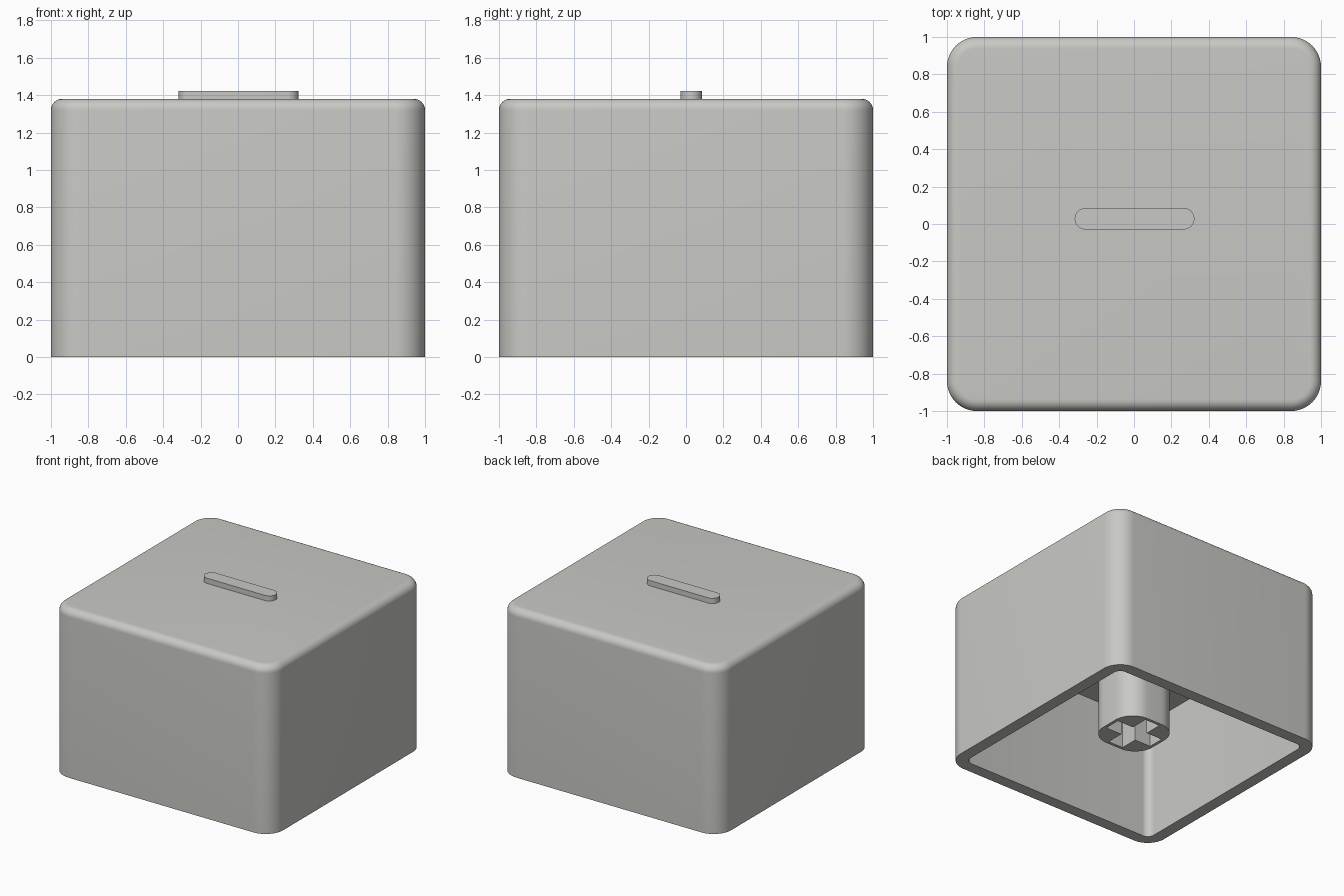
import bpy, bmesh, math

if "Cube" in bpy.data.objects:
    bpy.data.objects.remove(bpy.data.objects["Cube"])

SEG = 12  # steps per rounded corner

grey = bpy.data.materials.new("warm grey")
grey.diffuse_color = (0.58, 0.58, 0.555, 1)
grey.use_nodes = True
grey.node_tree.nodes["Principled BSDF"].inputs["Base Color"].default_value = grey.diffuse_color


def ring(hx, hy, r, z, cx=0.0, cy=0.0):
    """Rounded rectangle outline, counter-clockwise."""
    pts = []
    for k, (sx, sy) in enumerate([(1, 1), (-1, 1), (-1, -1), (1, -1)]):
        for i in range(SEG + 1):
            a = math.pi / 2 * (k + i / SEG)
            pts.append((cx + sx * (hx - r) + r * math.cos(a),
                        cy + sy * (hy - r) + r * math.sin(a), z))
    return pts


def loft(name, rings):
    """Skin a stack of matching outlines and cap both ends."""
    bm = bmesh.new()
    loops = [[bm.verts.new(p) for p in pts] for pts in rings]
    n = len(loops[0])
    for a, b in zip(loops, loops[1:]):
        for i in range(n):
            j = (i + 1) % n
            bm.faces.new((a[i], a[j], b[j], b[i]))
    bm.faces.new(loops[0][::-1])
    bm.faces.new(loops[-1])
    bmesh.ops.remove_doubles(bm, verts=bm.verts, dist=1e-5)
    bmesh.ops.recalc_face_normals(bm, faces=bm.faces)
    me = bpy.data.meshes.new(name)
    bm.to_mesh(me)
    bm.free()
    me.materials.append(grey)
    ob = bpy.data.objects.new(name, me)
    bpy.context.collection.objects.link(ob)
    return ob


def smooth(ob):
    bpy.ops.object.select_all(action='DESELECT')
    bpy.context.view_layer.objects.active = ob
    ob.select_set(True)
    bpy.ops.object.shade_smooth_by_angle(angle=math.radians(35))


# Hollow cap: inside ceiling, inside wall, rim, outside wall, rounded top edge
B, TOP, WALL = 0.06, 1.38, 0.098
rings = [ring(1 - WALL, 1 - WALL, 0.06, 1.0),
         ring(1 - WALL, 1 - WALL, 0.06, 0.0),
         ring(1, 1, 0.16, 0.0)]
for i in range(9):
    a = math.pi / 2 * i / 8
    d = B * (1 - math.cos(a))
    rings.append(ring(1 - d, 1 - d, 0.16 - d, TOP - B + B * math.sin(a)))
smooth(loft("cap_shell", rings))

# Raised bar on top
smooth(loft("top_bar", [ring(0.32, 0.057, 0.0569, z, 0.003, 0.028)
                        for z in (1.36, 1.423)]))

# Hanging stem with a cross-shaped socket
STEM_Z = 0.175
stem = loft("stem", [ring(0.24, 0.24, 0.17, z) for z in (STEM_Z, 1.02)])

L, W = 0.215, 0.068
corner = [(L, -W), (L, W), (W, W)]
cross = []
for k in range(4):
    c, s = round(math.cos(k * math.pi / 2)), round(math.sin(k * math.pi / 2))
    cross += [(c * x - s * y, s * x + c * y) for x, y in corner]
cutter = loft("socket_cutter", [[(x, y, z) for x, y in cross]
                                for z in (STEM_Z - 0.1, STEM_Z + 0.45)])
mod = stem.modifiers.new("socket", 'BOOLEAN')
mod.operation = 'DIFFERENCE'
mod.solver = 'EXACT'
mod.object = cutter
bpy.context.view_layer.objects.active = stem
bpy.ops.object.modifier_apply(modifier="socket")
bpy.data.objects.remove(cutter)
smooth(stem)
